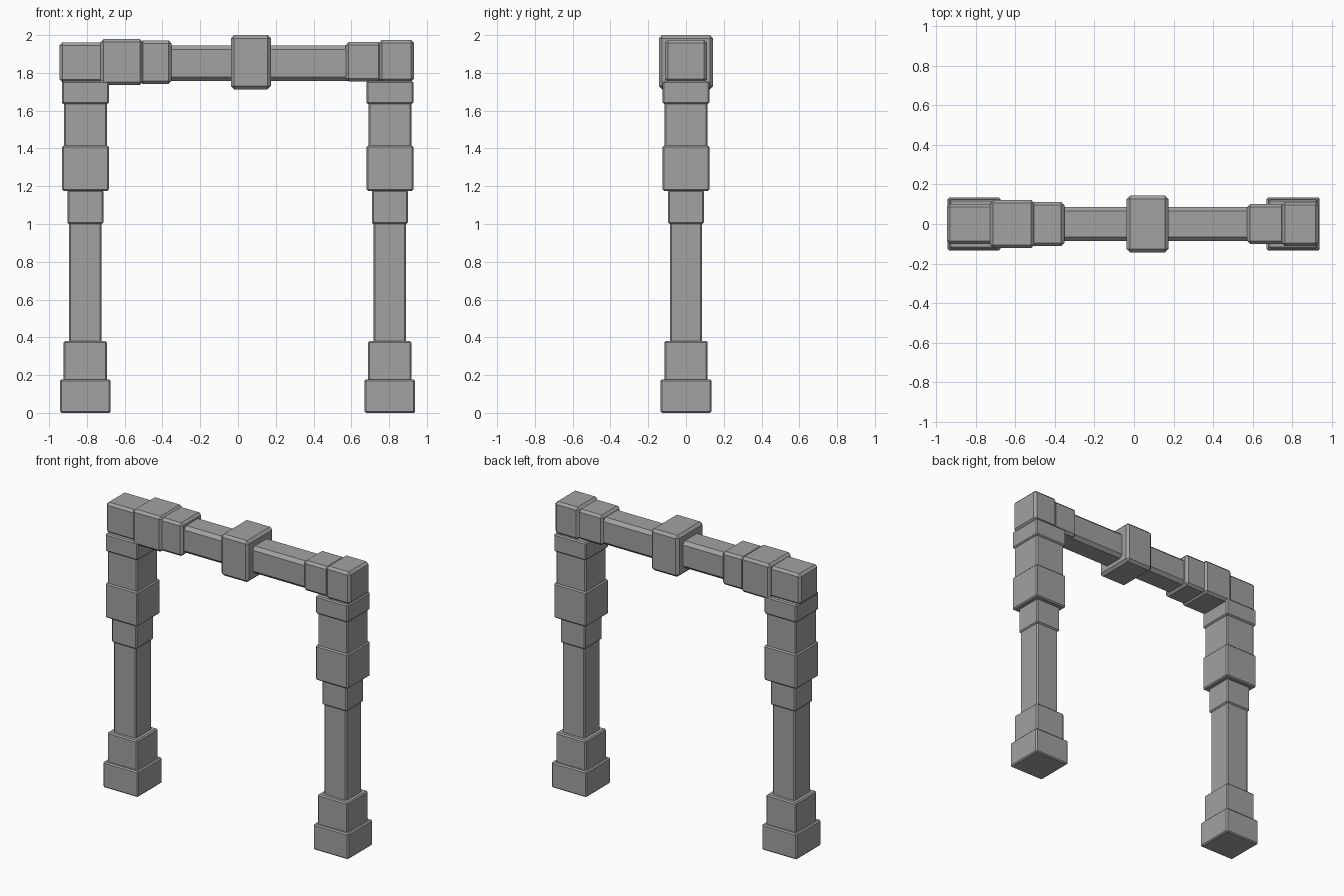
import bpy

if "Cube" in bpy.data.objects:
    bpy.data.objects.remove(bpy.data.objects["Cube"])

stone = bpy.data.materials.new("grey_stone")
stone.diffuse_color = (0.36, 0.36, 0.36, 1)
stone.use_nodes = True
stone.node_tree.nodes["Principled BSDF"].inputs["Base Color"].default_value = stone.diffuse_color


def block(name, x0, x1, hy, z0, z1, bevel):
    """Chamfered box from x0..x1, z0..z1, centred on y = 0."""
    bpy.ops.mesh.primitive_cube_add(size=1, location=((x0 + x1) / 2, 0, (z0 + z1) / 2))
    ob = bpy.context.object
    ob.name = name
    ob.scale = (x1 - x0, 2 * hy, z1 - z0)
    bpy.ops.object.transform_apply(location=False, rotation=False, scale=True)
    mod = ob.modifiers.new("chamfer", 'BEVEL')
    mod.width = bevel
    mod.segments = 1
    mod.limit_method = 'NONE'
    ob.data.materials.append(stone)
    return ob


# Pillars: stacked square blocks (part, half width, bottom, top)
PILLAR = [
    ("base", 0.134, 0.0, 0.178),
    ("plinth", 0.115, 0.17, 0.38),
    ("shaft", 0.086, 0.37, 1.01),
    ("collar", 0.095, 1.0, 1.18),
    ("thick_block", 0.124, 1.175, 1.415),
    ("neck", 0.114, 1.405, 1.645),
    ("capital", 0.124, 1.635, 1.757),
]
for side, cx in (("left", -0.808), ("right", 0.804)):
    for part, h, z0, z1 in PILLAR:
        block(f"{side}_pillar_{part}", cx - h, cx + h, h, z0, z1, 0.008)

# Crossbeam and the uneven blocks wrapped round it
block("crossbeam", -0.80, 0.80, 0.087, 1.757, 1.945, 0.022)
block("left_corner_block", -0.945, -0.70, 0.102, 1.75, 1.962, 0.016)
block("left_beam_sleeve", -0.727, -0.504, 0.122, 1.735, 1.98, 0.016)
block("left_beam_collar", -0.52, -0.352, 0.112, 1.742, 1.972, 0.016)
block("middle_block", -0.037, 0.174, 0.143, 1.713, 2.0, 0.017)
block("right_beam_collar", 0.57, 0.76, 0.101, 1.755, 1.963, 0.016)
block("right_corner_block", 0.747, 0.932, 0.112, 1.752, 1.975, 0.016)
